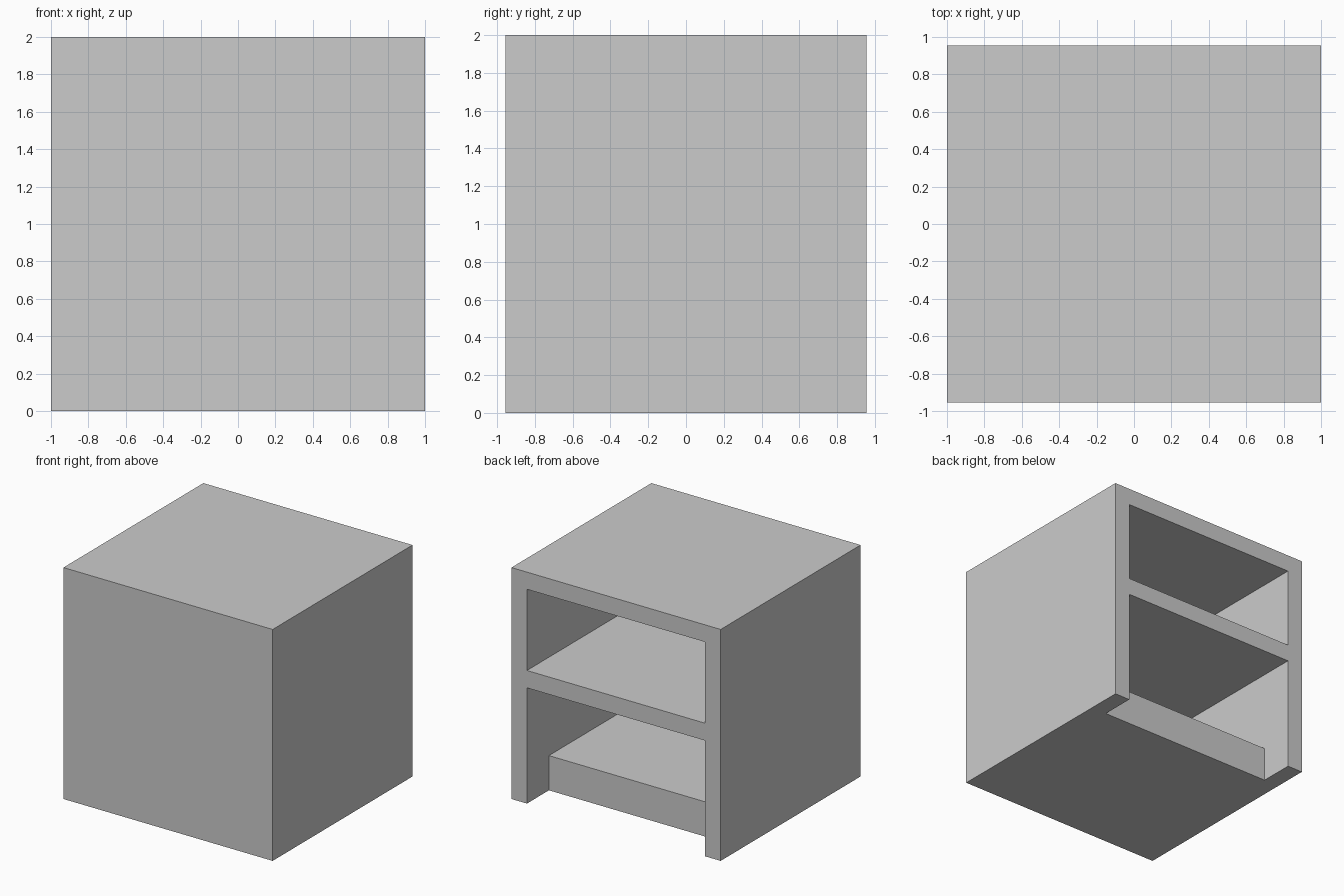
import bpy, bmesh

if "Cube" in bpy.data.objects:
    bpy.data.objects.remove(bpy.data.objects["Cube"])

HALF_W, HALF_D, H = 1.0, 0.955, 2.0   # overall half width, half depth, height
T = 0.148                             # panel thickness
OUT = HALF_D + 0.2                    # cutters poke out past the open back
FRONT = -HALF_D + T                   # inner face of the front panel


def side_profile(name, points, half_w):
    """Extrude a (y, z) side profile across x, centred on x = 0."""
    bm = bmesh.new()
    face = bm.faces.new([bm.verts.new((-half_w, y, z)) for y, z in points])
    ext = bmesh.ops.extrude_face_region(bm, geom=[face])
    verts = [v for v in ext["geom"] if isinstance(v, bmesh.types.BMVert)]
    bmesh.ops.translate(bm, verts=verts, vec=(2 * half_w, 0, 0))
    bmesh.ops.recalc_face_normals(bm, faces=bm.faces)
    mesh = bpy.data.meshes.new(name)
    bm.to_mesh(mesh)
    bm.free()
    obj = bpy.data.objects.new(name, mesh)
    bpy.context.collection.objects.link(obj)
    return obj


# Cabinet body
cabinet = side_profile("cabinet", [(-HALF_D, 0), (HALF_D, 0), (HALF_D, H), (-HALF_D, H)], HALF_W)

# Upper compartment
upper = side_profile("upper_compartment_cutter",
                     [(FRONT, 1.15), (OUT, 1.15), (OUT, H - T), (FRONT, H - T)], HALF_W - T)

# Lower compartment, with the base block set back from the opening
lower = side_profile("lower_compartment_cutter",
                     [(FRONT, 0.30), (0.655, 0.30), (0.655, -0.2),
                      (OUT, -0.2), (OUT, 1.0), (FRONT, 1.0)], HALF_W - T)

# Carve the compartments, then drop the cutters
bpy.context.view_layer.objects.active = cabinet
for cutter in (upper, lower):
    cutter.hide_render = True
    mod = cabinet.modifiers.new(cutter.name, "BOOLEAN")
    mod.operation = "DIFFERENCE"
    mod.solver = "EXACT"
    mod.object = cutter
    bpy.ops.object.modifier_apply(modifier=mod.name)
    bpy.data.objects.remove(cutter)
